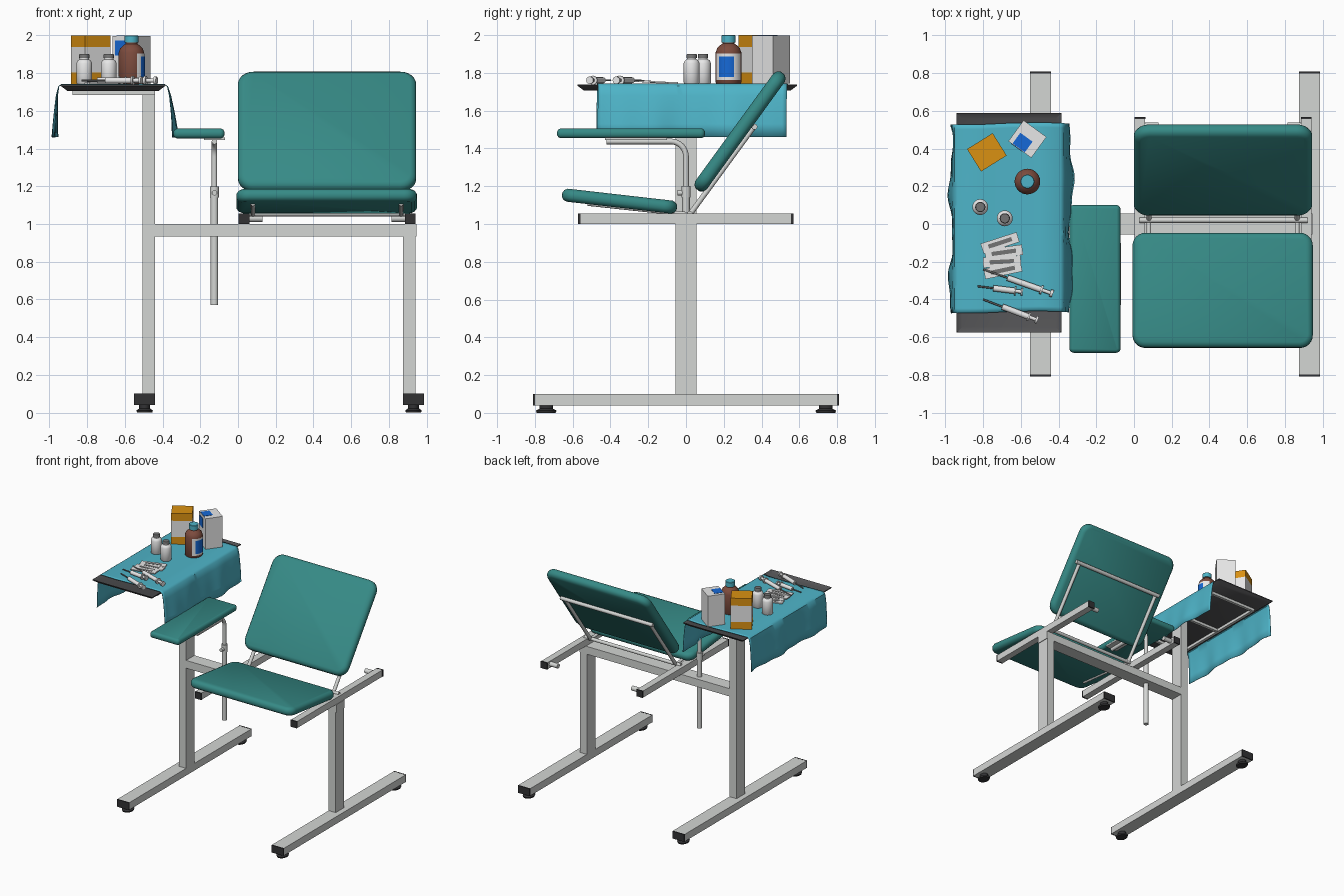
import bpy, bmesh, math
from mathutils import Vector, Matrix

if "Cube" in bpy.data.objects:
    bpy.data.objects.remove(bpy.data.objects["Cube"])


def material(name, r, g, b):
    lin = [((c / 255 + 0.055) / 1.055) ** 2.4 for c in (r, g, b)]
    m = bpy.data.materials.new(name)
    m.diffuse_color = (*lin, 1)
    m.use_nodes = True
    m.node_tree.nodes["Principled BSDF"].inputs["Base Color"].default_value = m.diffuse_color
    return m


TEAL = material("teal vinyl", 54, 138, 134)
CLOTH = material("cyan cloth", 78, 180, 200)
METAL = material("light grey metal", 212, 214, 212)
TRAY = material("dark tray grey", 82, 82, 84)
BLACK = material("black rubber", 50, 50, 52)
WHITE = material("white plastic", 232, 232, 232)
ORANGE = material("orange card", 218, 145, 18)
BLUE = material("blue print", 22, 105, 215)
BROWN = material("brown glass", 125, 76, 62)
GREY = material("cap grey", 115, 115, 115)


def finish(name, bm, mat, smooth=True):
    bmesh.ops.recalc_face_normals(bm, faces=bm.faces)
    me = bpy.data.meshes.new(name)
    bm.to_mesh(me)
    bm.free()
    me.materials.append(mat)
    if smooth:
        me.shade_smooth()
        me.set_sharp_from_angle(angle=math.radians(40))
    ob = bpy.data.objects.new(name, me)
    bpy.context.collection.objects.link(ob)
    return ob


def box(name, center, size, mat, turn=0):
    bm = bmesh.new()
    mx = Matrix.Translation(center) @ Matrix.Rotation(math.radians(turn), 4, 'Z') @ Matrix.Diagonal((*size, 1))
    bmesh.ops.create_cube(bm, size=1, matrix=mx)
    return finish(name, bm, mat, False)


def span(name, x, y, z, mat):
    c = [(a + b) / 2 for a, b in (x, y, z)]
    return box(name, c, [b - a for a, b in (x, y, z)], mat)


def rod(name, a, b, r, mat, sides=20):
    a, b = Vector(a), Vector(b)
    d = b - a
    mx = Matrix.Translation((a + b) / 2) @ d.to_track_quat('Z', 'Y').to_matrix().to_4x4()
    bm = bmesh.new()
    bmesh.ops.create_cone(bm, cap_ends=True, segments=sides, radius1=r, radius2=r, depth=d.length, matrix=mx)
    return finish(name, bm, mat)


def skin(name, rings, mat):
    """Join closed rings of points into a capped solid."""
    bm = bmesh.new()
    vs = [[bm.verts.new(p) for p in ring] for ring in rings]
    n = len(vs[0])
    for a, b in zip(vs, vs[1:]):
        for i in range(n):
            bm.faces.new((a[i], a[(i + 1) % n], b[(i + 1) % n], b[i]))
    bm.faces.new(vs[0][::-1])
    bm.faces.new(vs[-1])
    return finish(name, bm, mat)


def lathe(name, profile, x, y, z, mat, sx=1, n=28):
    ang = [2 * math.pi * i / n for i in range(n)]
    return skin(name, [[(x + sx * r * math.cos(t), y + r * math.sin(t), z + h) for t in ang]
                       for r, h in profile], mat)


def pad(name, hx, hy, ht, radius, edge, mat):
    """Cushion: stacked rounded rectangles with soft edges."""
    rings = []
    steps = [math.radians(a) for a in (-80, -50, -20, 20, 50, 80)]
    for s in steps:
        inset, z = edge * (1 - math.cos(s)), ht * math.sin(s)
        r = max(radius - inset, 0.004)
        ring = []
        for k, (sx, sy) in enumerate(((1, 1), (-1, 1), (-1, -1), (1, -1))):
            for j in range(7):
                t = math.pi / 2 * (k + j / 6)
                ring.append((sx * (hx - inset - r) + r * math.cos(t), sy * (hy - inset - r) + r * math.sin(t), z))
        rings.append(ring)
    return skin(name, rings, mat)


def tube(name, pts, r, mat):
    cu = bpy.data.curves.new(name, 'CURVE')
    cu.dimensions = '3D'
    cu.bevel_depth, cu.bevel_resolution, cu.use_fill_caps = r, 4, True
    sp = cu.splines.new('POLY')
    sp.points.add(len(pts) - 1)
    for p, q in zip(sp.points, pts):
        p.co = (*q, 1)
    cu.materials.append(mat)
    for s in cu.splines:
        s.use_smooth = True
    ob = bpy.data.objects.new(name, cu)
    bpy.context.collection.objects.link(ob)


# Frame: floor rails, caps, feet, posts, crossbar
for side, x0, px in (("left", -0.55, -0.505), ("right", 0.875, 0.875)):
    xc = x0 + 0.055
    span(side + "_floor_rail", (x0, x0 + 0.11), (-0.8, 0.8), (0.04, 0.1), METAL)
    for s in (-1, 1):
        box(side + "_floor_rail_cap", (xc, s * 0.804, 0.07), (0.11, 0.01, 0.061), BLACK)
        lathe(side + "_foot", [(0.05, 0), (0.055, 0.012), (0.036, 0.022), (0.036, 0.042)], xc, s * 0.74, 0, BLACK, 0.8)
    span(side + "_post", (px, px + 0.065), (-0.055, 0.055), (0.1, 1.69 if px < 0 else 0.935), METAL)
span("crossbar", (-0.44, 0.945), (-0.055, 0.055), (0.935, 1.0), METAL)

# Seat rails with caps, stop pegs and hinge frame of the backrest
for side, x0, s in (("left", 0.003, 1), ("right", 0.885, -1)):
    xc = x0 + 0.028
    span(side + "_seat_rail", (x0, x0 + 0.056), (-0.56, 0.56), (1.0, 1.055), METAL)
    for y in (-0.565, 0.562):
        box(side + "_seat_rail_cap", (xc, y, 1.0275), (0.058, 0.012, 0.056), BLACK)
    rod(side + "_stop_peg", (xc, 0.52, 1.03), (xc + s * 0.1, 0.52, 1.03), 0.019, METAL)
    lx = xc + s * 0.048
    rod(side + "_back_strut", (lx, 0.02, 1.05), (lx, 0.36, 1.515), 0.014, METAL)
    rod(side + "_seat_strut", (lx, 0.02, 1.05), (lx, -0.52, 1.108), 0.012, METAL)
rod("back_cross_tube", (0.05, 0.362, 1.515), (0.9, 0.362, 1.515), 0.016, METAL)
rod("hinge_tube", (0.03, 0.02, 1.055), (0.92, 0.02, 1.055), 0.014, METAL)

# Cushions
seat = pad("seat", 0.48, 0.308, 0.035, 0.07, 0.035, TEAL)
seat.location = (0.47, -0.352, 1.121)
seat.rotation_euler.x = math.radians(-6.5)
back = pad("backrest", 0.475, 0.385, 0.038, 0.085, 0.04, TEAL)
back.location = (0.472, 0.286, 1.49)
back.rotation_euler.x = math.radians(54)
arm = pad("armrest", 0.137, 0.393, 0.026, 0.025, 0.022, TEAL)
arm.location = (-0.207, -0.291, 1.48)

# Armrest post: bent tube, collar, sleeve, knob
bend = [(-0.125, -0.08 + 0.08 * math.sin(t), 1.357 + 0.08 * math.cos(t))
        for t in [math.pi / 2 * i / 8 for i in range(9)]]
tube("armrest_tube", [(-0.125, -0.42, 1.437)] + bend + [(-0.125, 0, 1.15)], 0.015, METAL)
span("armrest_bracket", (-0.18, -0.07), (-0.43, -0.1), (1.446, 1.458), METAL)
rod("armrest_sleeve", (-0.125, 0, 0.57), (-0.125, 0, 1.17), 0.02, METAL)
rod("armrest_collar", (-0.125, 0, 1.14), (-0.125, 0, 1.2), 0.024, METAL)
rod("armrest_knob", (-0.125, -0.045, 1.165), (-0.125, 0, 1.165), 0.014, METAL)

# Tray with flared rim, and its support frame


def rect(inset, z):
    x0, x1, y0, y1 = -0.94 + inset, -0.385 - inset, -0.575 + inset, 0.588 - inset
    return [(x0, y0, z), (x1, y0, z), (x1, y1, z), (x0, y1, z)]


skin("tray", [rect(0.035, 1.706), rect(0.0, 1.732), rect(0.0, 1.739), rect(0.03, 1.72)], TRAY)
for x in (-0.865, -0.452):
    span("tray_frame_side", (x - 0.012, x + 0.012), (-0.44, 0.44), (1.683, 1.707), METAL)
for y in (-0.43, 0, 0.43):
    span("tray_frame_bar", (-0.865, -0.452), (y - 0.012, y + 0.012), (1.684, 1.706), METAL)

# Draped cloth
path = [(-0.972, 1.46), (-0.97, 1.53), (-0.967, 1.6), (-0.962, 1.68), (-0.952, 1.73), (-0.935, 1.743), (-0.8, 1.741),
        (-0.65, 1.741), (-0.5, 1.741), (-0.39, 1.743), (-0.372, 1.73), (-0.358, 1.68), (-0.345, 1.6), (-0.336, 1.53),
        (-0.33, 1.46)]
bm = bmesh.new()
rows = []
for j in range(41):
    y = -0.467 + j / 40
    rows.append([])
    for x, z in path:
        drop = (1.743 - z) / 0.283
        w = drop * (0.012 * math.sin(13 * y + 4 * x) + 0.005 * math.sin(31 * y))
        rows[-1].append(bm.verts.new((x + w, y + 0.006 * math.sin(9 * x) * (1 + drop), z)))
for a, b in zip(rows, rows[1:]):
    for i in range(len(path) - 1):
        bm.faces.new((a[i], a[i + 1], b[i + 1], b[i]))
cloth = finish("cloth", bm, CLOTH)
cloth.modifiers.new("thickness", 'SOLIDIFY').thickness = 0.004

# Bottles
T = 1.743
for x, y in ((-0.815, 0.09), (-0.685, 0.03)):
    lathe("small_bottle", [(0.038, 0), (0.042, 0.005), (0.042, 0.108), (0.036, 0.122), (0.024, 0.13), (0.024, 0.14)],
          x, y, T, WHITE)
    lathe("small_bottle_cap", [(0.027, 0.136), (0.027, 0.154), (0.024, 0.158)], x, y, T, GREY)
BX, BY = -0.565, 0.225
lathe("brown_bottle", [(0.064, 0), (0.068, 0.006), (0.068, 0.165), (0.06, 0.188), (0.042, 0.205), (0.032, 0.212),
                       (0.032, 0.225)], BX, BY, T, BROWN)
lathe("brown_bottle_cap", [(0.037, 0.218), (0.037, 0.254), (0.034, 0.257)], BX, BY, T, CLOTH)


def label(name, r, a0, a1, z0, z1, mat):
    bm = bmesh.new()
    ang = [math.radians(a0 + (a1 - a0) * i / 12) for i in range(13)]
    lo, hi = ([bm.verts.new((BX + r * math.cos(t), BY + r * math.sin(t), T + z)) for t in ang] for z in (z0, z1))
    for i in range(12):
        bm.faces.new((lo[i], lo[i + 1], hi[i + 1], hi[i]))
    finish(name, bm, mat)


label("bottle_label", 0.070, -65, 65, 0.02, 0.16, WHITE)
label("bottle_label_print", 0.0715, -45, 25, 0.035, 0.145, BLUE)

# Cartons
for name, z0, z1, mat in (("bottom", 0, 0.06, ORANGE), ("middle", 0.06, 0.195, WHITE), ("top", 0.195, 0.257, ORANGE)):
    box("orange_carton_" + name, (-0.78, 0.38, T + (z0 + z1) / 2), (0.16, 0.14, z1 - z0), mat, 32)
box("white_carton", (-0.565, 0.45, T + 0.127), (0.15, 0.137, 0.255), WHITE, -36)
turn = Matrix.Rotation(math.radians(-36), 3, 'Z')
for name, off, size in (("front", (-0.02, -0.069, 0.19), (0.07, 0.004, 0.08)),
                        ("top", (-0.01, -0.03, 0.255), (0.08, 0.07, 0.004))):
    box("white_carton_print_" + name, Vector((-0.565, 0.45, T)) + turn @ Vector(off), size, BLUE, -36)

# Flat packets and syringes
for i, (x, y, a) in enumerate(((-0.71, -0.1, 18), (-0.69, -0.15, 8), (-0.7, -0.2, 3), (-0.695, -0.245, 12))):
    box("packet", (x, y, T + 0.004 + 0.003 * i), (0.2, 0.055, 0.008), WHITE, a)
    box("packet_window", (x, y, T + 0.008 + 0.003 * i), (0.13, 0.022, 0.003), GREY, a)
for a, b in (((-0.8, -0.24), (-0.43, -0.37)), ((-0.83, -0.33), (-0.59, -0.36)), ((-0.8, -0.4), (-0.51, -0.51))):
    a, b = Vector((*a, T + 0.018)), Vector((*b, T + 0.018))
    for part, t0, t1, r, mat in (("needle", 0, 0.4, 0.005, GREY), ("barrel", 0.35, 0.82, 0.016, WHITE),
                                 ("flange", 0.82, 0.85, 0.024, WHITE), ("plunger", 0.85, 0.96, 0.01, WHITE),
                                 ("thumb_rest", 0.96, 1, 0.02, WHITE)):
        rod("syringe_" + part, a.lerp(b, t0), a.lerp(b, t1), r, mat, 12)
